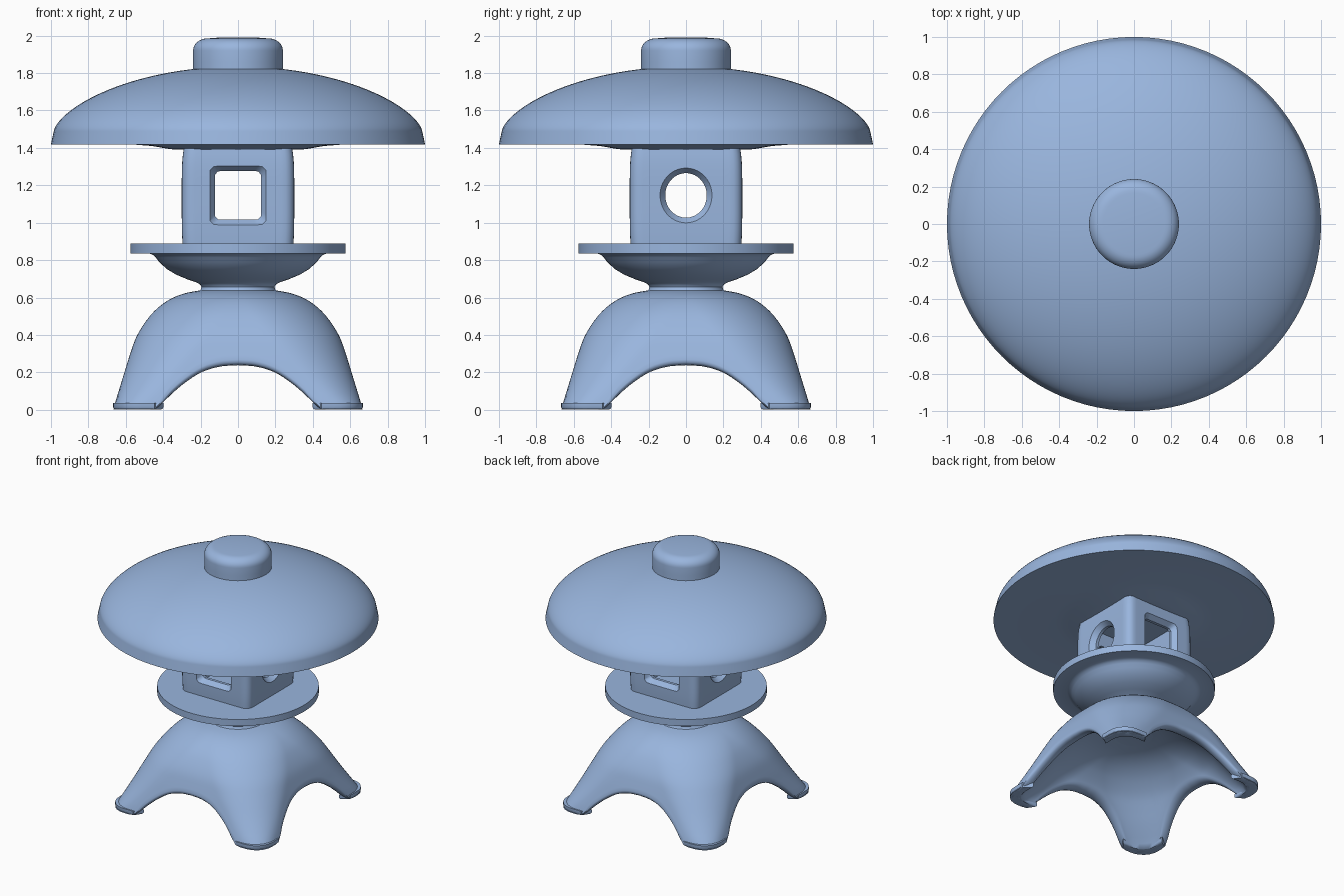
import bpy
import bmesh
from math import sin, cos, pi, radians

cube = bpy.data.objects.get("Cube")
if cube:
    bpy.data.objects.remove(cube, do_unlink=True)

COLOUR = (0.32, 0.465, 0.73, 1)
stone = bpy.data.materials.new("blue grey stone")
stone.use_nodes = True
stone.diffuse_color = COLOUR
stone.node_tree.nodes["Principled BSDF"].inputs["Base Color"].default_value = COLOUR


def activate(obj):
    bpy.ops.object.select_all(action="DESELECT")
    obj.select_set(True)
    bpy.context.view_layer.objects.active = obj


def smooth(obj, angle=35):
    activate(obj)
    bpy.ops.object.shade_smooth_by_angle(angle=radians(angle))


def make_object(name, bm):
    bmesh.ops.recalc_face_normals(bm, faces=bm.faces)
    mesh = bpy.data.meshes.new(name)
    bm.to_mesh(mesh)
    bm.free()
    mesh.materials.append(stone)
    obj = bpy.data.objects.new(name, mesh)
    bpy.context.collection.objects.link(obj)
    return obj


def skin(bm, rings):
    """Skin closed rings of points in order and cap both ends."""
    loops = [[bm.verts.new(p) for p in ring] for ring in rings]
    n = len(loops[0])
    for low, high in zip(loops, loops[1:]):
        for i in range(n):
            j = (i + 1) % n
            bm.faces.new((low[i], low[j], high[j], high[i]))
    bm.faces.new(loops[0][::-1])
    bm.faces.new(loops[-1])


def loft(name, rings):
    bm = bmesh.new()
    skin(bm, rings)
    return make_object(name, bm)


def lathe(name, profile, sides=96):
    rings = [[(r * cos(2 * pi * i / sides), r * sin(2 * pi * i / sides), z)
              for i in range(sides)] for r, z in profile]
    smooth(loft(name, rings))


def interpolate(points, x):
    """Smooth curve through the points, using averaged slopes."""
    last = len(points) - 1

    def slope(i):
        a, b = points[max(i - 1, 0)], points[min(i + 1, last)]
        return (b[1] - a[1]) / (b[0] - a[0])

    x = min(max(x, points[0][0]), points[-1][0])
    k = next(i for i in range(last) if x <= points[i + 1][0])
    (x0, y0), (x1, y1) = points[k], points[k + 1]
    h = x1 - x0
    t = (x - x0) / h
    return (y0 * (1 + 2 * t) * (1 - t) ** 2 + slope(k) * h * t * (1 - t) ** 2
            + y1 * t * t * (3 - 2 * t) + slope(k + 1) * h * t * t * (t - 1))


def rounded_square(half, radius, angle):
    """Point on a rounded square in the given direction from its centre."""
    c, s = abs(cos(angle)), abs(sin(angle))
    big, small = max(c, s), min(c, s)
    core = half - radius
    dist = half / big
    if dist * small > core:
        along = core * (big + small)
        dist = along + max(along ** 2 - 2 * core ** 2 + radius ** 2, 0) ** 0.5
    return dist * cos(angle), dist * sin(angle)


# Four-legged base: rounded outside, low vault inside, arched rim on each side
WIDTH = [(0, .665), (.03, .659), (.2, .607), (.3, .576), (.4, .538), (.5, .472),
         (.56, .41), (.6, .345), (.625, .275), (.64, .19)]
ARCH = [(0, .238), (.1, .23), (.2, .198), (.3, .132), (.38, .06), (.43, .012), (.46, 0)]
TOP, VAULT, THICK, SIDES, ROWS = .64, .46, .06, 160, 24


def ceiling(inset):
    return TOP - (TOP - VAULT) * inset / THICK


def base_point(angle, z, inset):
    level = z * TOP / ceiling(inset)
    half = interpolate(WIDTH, level) - inset
    roundness = .2 + .8 * min(level / TOP, 1) ** .95
    return rounded_square(half, half * roundness, angle)


def rim_height(angle, inset):
    low, high = 0, .3
    for _ in range(25):
        mid = (low + high) / 2
        x, y = base_point(angle, mid, inset)
        if interpolate(ARCH, min(abs(x), abs(y))) > mid:
            low = mid
        else:
            high = mid
    return low


angles = [2 * pi * i / SIDES for i in range(SIDES)]


def base_ring(inset, lift, t=0):
    """Ring at fraction t of the way from the lifted rim to the top."""
    ring = []
    for a in angles:
        z = rim_height(a, inset)
        z += lift * min(z / .08, 1)
        z += (ceiling(inset) - z) * t
        ring.append((*base_point(a, z, inset), z))
    return ring


rows = [sin(row / ROWS * pi / 2) for row in range(ROWS + 1)]
rings = [base_ring(THICK, .03, t) for t in rows[::-1]]
rings += [base_ring(THICK * (1 - cos(a)) / 2, .03 * (1 - sin(a)))
          for a in [pi * k / 6 for k in range(5, 0, -1)]]
rings += [base_ring(0, .03, t) for t in rows]
smooth(loft("legged_base", rings), 50)

# Thin pads under the feet, rounded below
bm = bmesh.new()
for quarter in range(4):
    layers = []
    for z, shrink in ((0, .01), (.004, .004), (.012, 0), (.035, 0)):
        outline = []
        for inset in (shrink, .07 - shrink):
            arc = []
            for i in range(13):
                a = pi / 4 + quarter * pi / 2 + (i / 12 - .5) * radians(22.5 - 100 * shrink)
                arc.append((*rounded_square(.667 - inset, .14 - inset / 2, a), z))
            outline += arc if inset == shrink else arc[::-1]
        layers.append(outline)
    skin(bm, layers)
smooth(make_object("foot_pads", bm))

# Bowl and round platform
lathe("platform", [(.21, .63), (.198, .645), (.196, .657), (.203, .67), (.225, .682),
                   (.27, .697), (.33, .722), (.38, .752), (.42, .788), (.44, .814),
                   (.455, .828), (.475, .836), (.575, .836), (.575, .888)])

# Lamp chamber: slightly bulging rounded box, hollow, with four windows
rings = []
for row in range(13):
    u = row / 6 - 1
    half = .301 - (.005 if u < 0 else .013) * u ** 4
    rings.append([(*rounded_square(half, .055, 2 * pi * (i + .5) / 120), 1.145 + .265 * u)
                  for i in range(120)])
chamber = loft("lamp_chamber", rings)


def window_cutter(axis, half_w, half_h, round_hole):
    """Tunnel along x or y that flares out at both walls."""
    rings = []
    for d, flare in ((-.34, .056), (-.262, 0), (.262, 0), (.34, .056)):
        ring = []
        for i in range(48):
            a = 2 * pi * (i + .5) / 48
            p, q = (cos(a), sin(a)) if round_hole else rounded_square(1, .2, a)
            p, q = p * (half_w + flare), 1.146 + q * (half_h + flare)
            ring.append((d, p, q) if axis == "x" else (p, d, q))
        rings.append(ring)
    return loft("window_cutter", rings)


hollow = loft("hollow_cutter", [[(*rounded_square(.24, .03, 2 * pi * (i + .5) / 64), z)
                                 for i in range(64)] for z in (.9, 1.38)])
for cutter in (hollow, window_cutter("y", .123, .13, False), window_cutter("x", .111, .119, True)):
    cutter.hide_render = True
    cut = chamber.modifiers.new("Cut", "BOOLEAN")
    cut.operation = "DIFFERENCE"
    cut.solver = "EXACT"
    cut.object = cutter
    activate(chamber)
    bpy.ops.object.modifier_apply(modifier=cut.name)
    bpy.data.objects.remove(cutter, do_unlink=True)
smooth(chamber)

# Domed roof with a shallow underside and a short sloping rim
dome = [(.985 * cos(a), 1.488 + .347 * sin(a) ** 1.3)
        for a in [radians(80) * i / 28 for i in range(29)]]
lathe("roof", [(.3, 1.39), (.36, 1.393), (.46, 1.41), (.56, 1.418), (1, 1.418), (.998, 1.43)]
      + dome)

# Cap on the roof
corner = [(.165 + .075 * cos(a), 1.92 + .065 * sin(a)) for a in [pi / 16 * i for i in range(9)]]
lathe("roof_cap", [(.24, 1.8), (.24, 1.86)] + corner + [(.1, 1.99), (.02, 1.991)])
